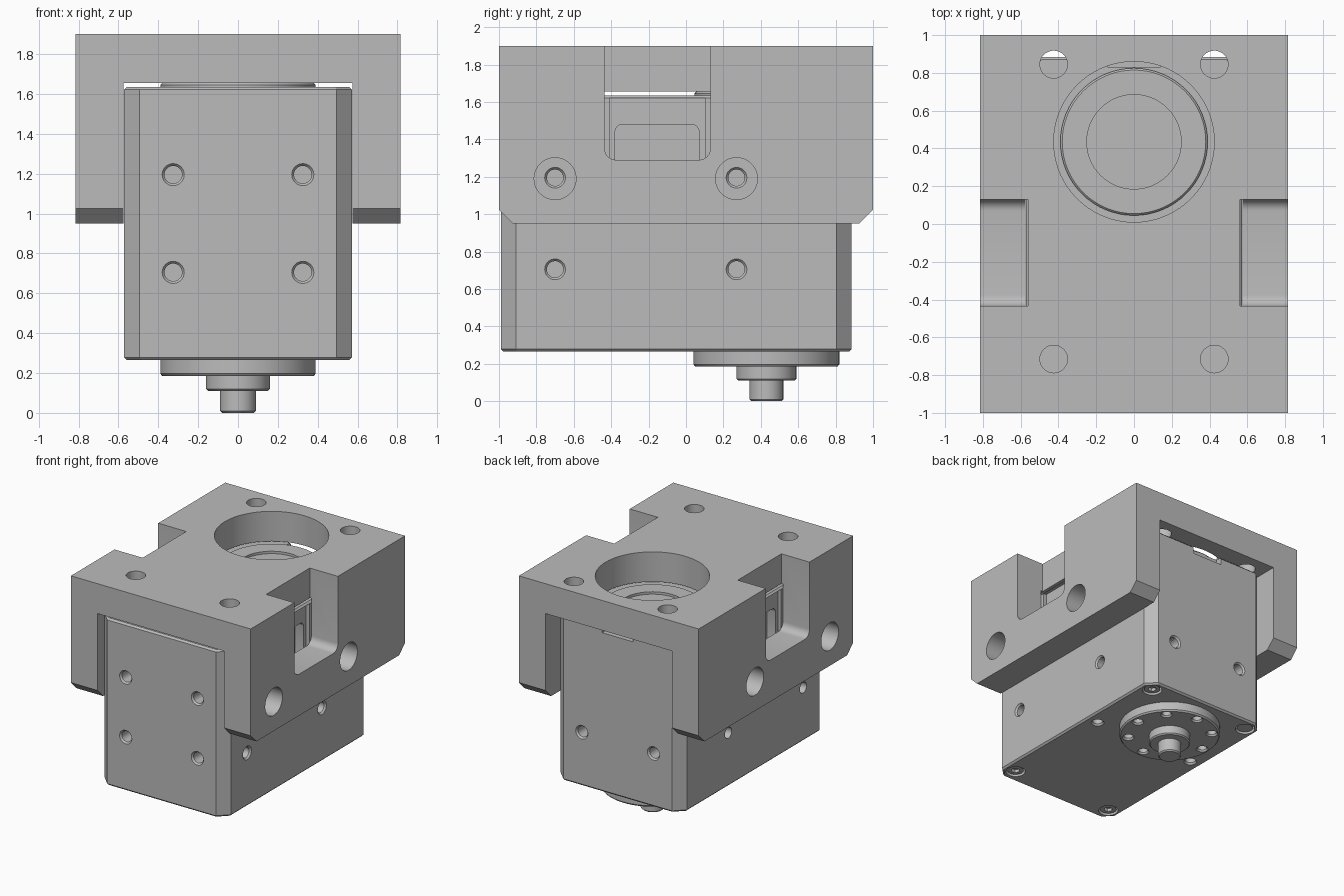
import bpy, bmesh, math
from mathutils import Matrix, Vector

if "Cube" in bpy.data.objects:
    bpy.data.objects.remove(bpy.data.objects["Cube"])

grey = bpy.data.materials.new("machined grey")
grey.use_nodes = True
GREY = (0.5, 0.5, 0.5, 1)
grey.diffuse_color = GREY
grey.node_tree.nodes["Principled BSDF"].inputs["Base Color"].default_value = GREY


def make(name, bm):
    bmesh.ops.recalc_face_normals(bm, faces=bm.faces)
    me = bpy.data.meshes.new(name)
    bm.to_mesh(me)
    bm.free()
    me.materials.append(grey)
    ob = bpy.data.objects.new(name, me)
    bpy.context.collection.objects.link(ob)
    return ob


def box(name, lo, hi, bevels=()):
    """Box between two corners; bevels = (test on edge, width, segments)."""
    bm = bmesh.new()
    bmesh.ops.create_cube(bm, size=1)
    lo, hi = Vector(lo), Vector(hi)
    for v in bm.verts:
        v.co = Vector([(hi[i] - lo[i]) * v.co[i] + (hi[i] + lo[i]) / 2 for i in range(3)])
    for test, width, segs in bevels:
        edges = [e for e in bm.edges if test(e.verts[0].co, e.verts[1].co)]
        bmesh.ops.bevel(bm, geom=edges, offset=width, segments=segs,
                        profile=0.5, affect='EDGES')
    return make(name, bm)


def rod(p, axis, r1, length, r2=None, sides=32):
    """Round cutter that starts at p and runs along axis."""
    bm = bmesh.new()
    axis = Vector(axis)
    bmesh.ops.create_cone(bm, cap_ends=True, segments=sides, radius1=r1,
                          radius2=r1 if r2 is None else r2, depth=length)
    turn = Vector((0, 0, 1)).rotation_difference(axis).to_matrix().to_4x4()
    bm.transform(Matrix.Translation(Vector(p) + axis * length / 2) @ turn)
    return make("cutter", bm)


def cut(target, cutters):
    bpy.context.view_layer.objects.active = target
    for c in cutters:
        c.hide_render = True
        mod = target.modifiers.new("cut", 'BOOLEAN')
        mod.operation, mod.solver, mod.object = 'DIFFERENCE', 'EXACT', c
        bpy.ops.object.modifier_apply(modifier=mod.name)
        bpy.data.objects.remove(c)


def tapped(p, axis, r=0.055, depth=0.12):
    """Threaded hole with a countersunk rim."""
    p, axis = Vector(p), Vector(axis)
    return [rod(p - axis * 0.01, axis, r * 0.8, depth),
            rod(p - axis * 0.003, axis, r + 0.003, 0.018, r * 0.78)]


def lathe(name, profile, y, sides=64):
    """Spin (radius, z) points about a vertical axis at x = 0."""
    bm = bmesh.new()
    vs = [bm.verts.new((r, 0, z)) for r, z in profile]
    es = [bm.edges.new(p) for p in zip(vs, vs[1:])]
    bmesh.ops.spin(bm, geom=vs + es, axis=(0, 0, 1), cent=(0, 0, 0),
                   angle=math.tau, steps=sides)
    bmesh.ops.remove_doubles(bm, verts=bm.verts, dist=1e-4)
    bm.transform(Matrix.Translation((0, y, 0)))
    return make(name, bm)


def vertical(a, b):
    return abs(a.z - b.z) > 0.3


AXIS_Y = 0.435
SIDES = (-1, 1)
UP, DOWN = (0, 0, 1), (0, 0, -1)

# Bracket: block with chamfered lower ends and a lengthwise channel
bracket = box("bracket", (-0.815, -1, 0.95), (0.815, 1, 1.9),
              [(lambda a, b: a.z < 1 and b.z < 1 and abs(a.x - b.x) > 1, 0.075, 1)])
cuts = [box("cutter", (-0.575, -1.1, 0.8), (0.575, 1.1, 1.655)),
        rod((0, AXIS_Y, 1.5), UP, 0.425, 0.6, sides=72)]
for s in SIDES:
    x = sorted((s * 0.56, s * 0.9))
    cuts.append(box("cutter", (x[0], -0.435, 1.29), (x[1], 0.13, 2),
                    [(lambda a, b: a.z < 1.3 and b.z < 1.3 and abs(a.x - b.x) > 0.1, 0.06, 6)]))
    cuts += [rod((s * 0.425, y, 1.6), UP, 0.073, 0.4) for y in (-0.715, 0.845)]
cuts += [rod((-1, y, 1.19), (1, 0, 0), 0.112, 2, sides=40) for y in (-0.70, 0.27)]
cut(bracket, cuts)

# Motor body: chamfered corners, softened top and bottom rims
body = box("motor_body", (-0.573, -0.99, 0.265), (0.573, 0.885, 1.635),
           [(vertical, 0.08, 1),
            (lambda a, b: abs(a.z - b.z) < 0.01, 0.014, 1)])
cuts = [box("cutter", (-0.14, 0.83, 1.57), (0.14, 1, 1.7))]
for s in SIDES:
    # side cable recess with a rounded pocket
    x = sorted((s * 0.545, s * 0.7))
    cuts.append(box("cutter", (x[0], -0.41, 1.1), (x[1], 0.105, 1.62)))
    x = sorted((s * 0.47, s * 0.6))
    cuts.append(box("cutter", (x[0], -0.38, 1.15), (x[1], 0.07, 1.48),
                    [(lambda a, b: abs(a.x - b.x) > 0.1, 0.04, 4)]))
    # mounting holes
    for z in (0.705, 1.195):
        cuts += tapped((s * 0.325, -0.99, z), (0, 1, 0))
        for y in (-0.70, 0.27):
            cuts += tapped((s * 0.573, y, z), (-s, 0, 0))
    cuts += tapped((s * 0.325, 0.885, 0.705), (0, -1, 0))
    cuts += tapped((s * 0.47, 0.12, 0.265), UP, 0.05)
    # screw wells
    for y in (-0.87, 0.78):
        cuts.append(rod((s * 0.47, y, 0.255), UP, 0.075, 0.06))
        cuts.append(rod((s * 0.47, y, 1.645), DOWN, 0.075, 0.05))
cut(body, cuts)

# Case screws with hexagon sockets
for s in SIDES:
    for y, place in ((-0.87, "front"), (0.78, "rear")):
        for z, axis, level in ((0.32, DOWN, "lower"), (1.59, UP, "upper")):
            side = "left" if s > 0 else "right"
            screw = rod((s * 0.47, y, z), axis, 0.062, 0.045)
            screw.name = f"{level}_{place}_{side}_screw"
            tip = Vector((s * 0.47, y, z)) + Vector(axis) * 0.02
            cut(screw, [rod(tip, axis, 0.034, 0.05, sides=6)])


def ring_holes(p_z, axis):
    holes = []
    for i in range(8):
        a = i * math.tau / 8
        holes += tapped((0.325 * math.cos(a), AXIS_Y + 0.325 * math.sin(a), p_z),
                        axis, 0.045, 0.06)
    return holes


# Upper output flange with a shallow centre recess
upper = lathe("upper_flange", [(0, 1.6), (0.39, 1.6), (0.39, 1.645), (0.38, 1.655),
                               (0.25, 1.655), (0.25, 1.63), (0, 1.63)], AXIS_Y)
cut(upper, ring_holes(1.655, DOWN))

# Lower flange, hub and shaft
lower = lathe("lower_flange", [(0, 0.28), (0.39, 0.28), (0.39, 0.197), (0.38, 0.185),
                               (0.16, 0.185), (0.16, 0.12), (0.15, 0.11), (0.09, 0.11),
                               (0.09, 0.01), (0.08, 0), (0, 0)], AXIS_Y - 0.005)
cut(lower, ring_holes(0.185, UP))

# Smooth the round walls, keep hard edges
bpy.ops.object.select_all(action='DESELECT')
for ob in bpy.context.collection.objects:
    if ob.type == 'MESH' and grey.name in ob.data.materials:
        ob.select_set(True)
        bpy.context.view_layer.objects.active = ob
bpy.ops.object.shade_smooth_by_angle(angle=math.radians(25))
